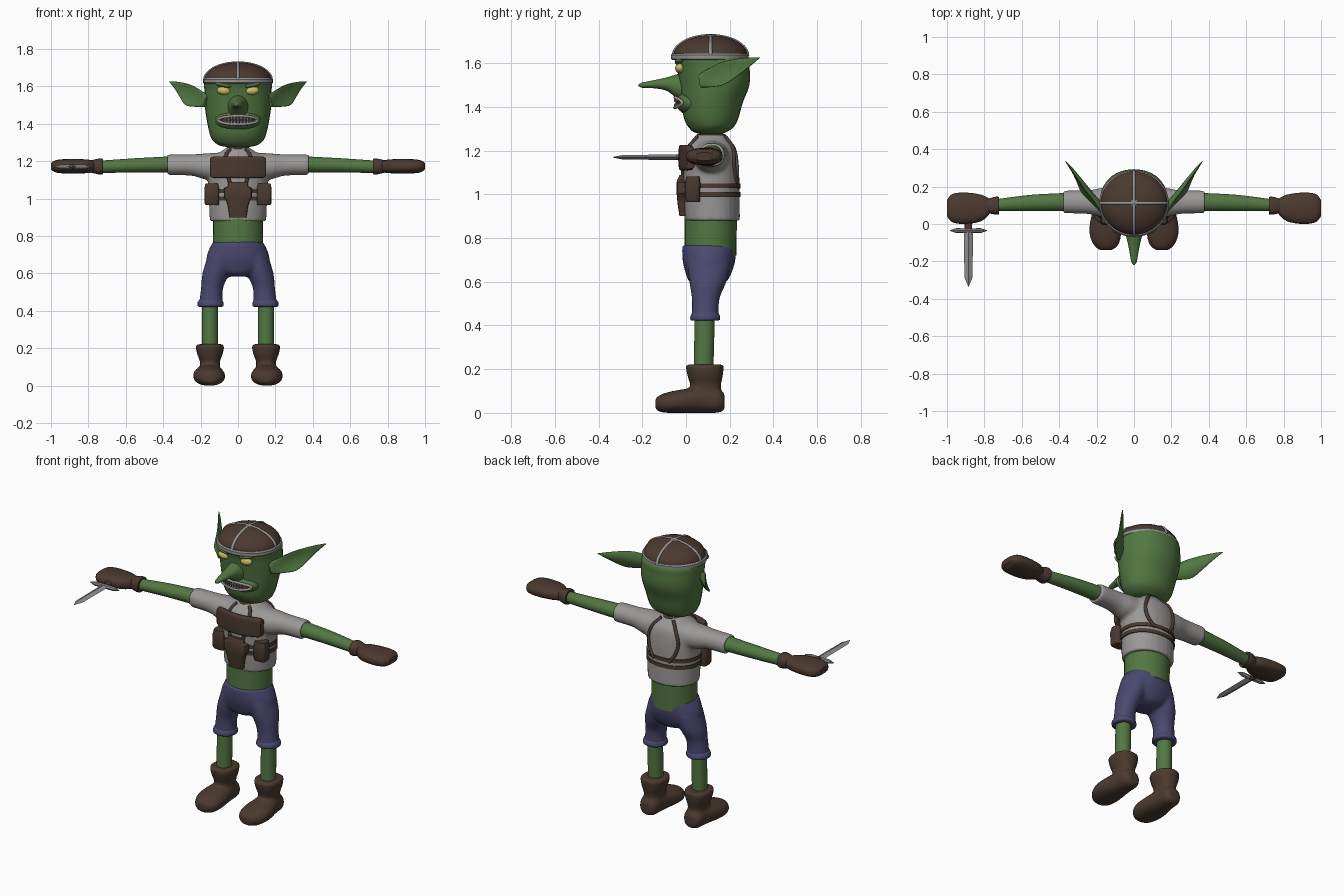
import bpy, bmesh, math
from mathutils import Matrix, Vector

if "Cube" in bpy.data.objects:
    bpy.data.objects.remove(bpy.data.objects["Cube"])


def material(name, *rgb):
    m = bpy.data.materials.new(name)
    m.use_nodes = True
    m.diffuse_color = (*rgb, 1)
    m.node_tree.nodes["Principled BSDF"].inputs["Base Color"].default_value = (*rgb, 1)
    return m


GREEN = material("green skin", .085, .185, .055)
BROWN = material("brown leather", .07, .042, .029)
BLUE = material("blue cloth", .069, .066, .16)
GREY = material("grey cloth", .33, .32, .31)
METAL = material("grey metal", .29, .29, .29)
YELLOW = material("yellow eye", .6, .5, .13)
DARK = material("dark mouth", .06, .025, .025)
BONE = material("pale teeth", .42, .4, .38)


def spline(pts, steps):
    """Smooth interpolation through tuples of numbers."""
    if steps == 1:
        return list(pts)
    out = []
    for i in range(len(pts) - 1):
        p0, p1, p2, p3 = (pts[max(0, min(len(pts) - 1, i + k))] for k in (-1, 0, 1, 2))
        for j in range(steps):
            t = j / steps
            out.append(tuple(b + t * (c - a) / 2 + t * t * (a - 2.5 * b + 2 * c - d / 2)
                             + t ** 3 * (1.5 * (b - c) + (d - a) / 2)
                             for a, b, c, d in zip(p0, p1, p2, p3)))
    return out + [pts[-1]]


def build(name, mat, *lofts, p=1.0, steps=4, seg=28, remesh=False):
    """Loft rings (position on axis, centre a, b, radius a, b); 'both' mirrors a loft."""
    bm = bmesh.new()
    for axis, stations, *both in lofts:
        for side in ((1, -1) if both else (1,)):
            rings = []
            for t, a, b, ra, rb in spline(stations, steps):
                ring = []
                for k in range(seg):
                    c, s = math.cos(2 * math.pi * k / seg), math.sin(2 * math.pi * k / seg)
                    u = a + ra * math.copysign(abs(c) ** p, c)
                    v = b + rb * math.copysign(abs(s) ** p, s)
                    x, y, z = {"x": (t, u, v), "y": (u, t, v), "z": (u, v, t)}[axis]
                    ring.append(bm.verts.new((side * x, y, z)))
                rings.append(ring)
            for r, q in zip(rings, rings[1:]):
                for k in range(seg):
                    n = (k + 1) % seg
                    bm.faces.new((r[k], r[n], q[n], q[k]))
            bm.faces.new(rings[0])
            bm.faces.new(rings[-1])
    bmesh.ops.recalc_face_normals(bm, faces=bm.faces)
    ob = finish(name, mat, bm)
    if remesh:
        r = ob.modifiers.new("blend", "REMESH")
        r.mode, r.voxel_size, r.use_smooth_shade = "VOXEL", .009, True
        s = ob.modifiers.new("soften", "SMOOTH")
        s.factor, s.iterations = .5, 5
    return ob


def finish(name, mat, bm):
    me = bpy.data.meshes.new(name)
    bm.to_mesh(me)
    bm.free()
    me.materials.append(mat)
    ob = bpy.data.objects.new(name, me)
    bpy.context.collection.objects.link(ob)
    return ob


def ball(name, mat, centre, radii, tilt=0, both=True):
    bm = bmesh.new()
    for side in ((1, -1) if both else (1,)):
        m = (Matrix.Translation((side * centre[0], *centre[1:]))
             @ Matrix.Rotation(side * tilt, 4, "Y") @ Matrix.Diagonal((*radii, 1)))
        bmesh.ops.create_uvsphere(bm, u_segments=24, v_segments=14, radius=1, matrix=m)
    return finish(name, mat, bm)


def tube(name, mat, paths, r, closed=False):
    cu = bpy.data.curves.new(name, "CURVE")
    cu.dimensions, cu.bevel_depth, cu.bevel_resolution = "3D", r, 2
    cu.use_fill_caps = True
    for pts in paths:
        sp = cu.splines.new("POLY")
        sp.points.add(len(pts) - 1)
        for q, co in zip(sp.points, pts):
            q.co = (*co, 1)
        sp.use_cyclic_u, sp.use_smooth = closed, True
    cu.materials.append(mat)
    ob = bpy.data.objects.new(name, cu)
    bpy.context.collection.objects.link(ob)


def ellipse(cx, cy, z, rx, ry, n=40):
    return [(cx + rx * math.cos(math.tau * i / n), cy + ry * math.sin(math.tau * i / n), z)
            for i in range(n)]


# Head, nose and muzzle
build("head", GREEN, ("z", [(1.275, 0, .115, .05, .04), (1.285, 0, .11, .1, .075),
      (1.31, 0, .115, .135, .105), (1.35, 0, .115, .152, .125), (1.42, 0, .12, .167, .14),
      (1.5, 0, .13, .178, .16), (1.58, 0, .125, .18, .166), (1.63, 0, .118, .174, .165),
      (1.7, 0, .115, .1, .1)]), p=.94)
build("nose", GREEN, ("y", [(.02, 0, 1.49, .065, .075), (-.04, 0, 1.495, .05, .055),
      (-.09, 0, 1.505, .036, .03), (-.15, 0, 1.504, .024, .018), (-.2, 0, 1.5, .015, .012),
      (-.218, 0, 1.499, .004, .004)]))
ball("muzzle", GREEN, (0, .03, 1.42), (.125, .075, .06), both=False)
build("neck", GREEN, ("z", [(1.22, 0, .115, .05, .055), (1.3, 0, .115, .05, .055)]), steps=1)

# Eyes under heavy brows
ball("eyes", YELLOW, (.077, -.028, 1.577), (.037, .022, .022), -.12)
ball("brows", GREEN, (.072, -.022, 1.607), (.05, .03, .014), -.2)

# Mouth: dark opening, lips and two rows of teeth
def mouth_y(x):
    return -.049 + 3 * x * x

bm = bmesh.new()
cols = []
for i in range(21):
    x = -.1 + .01 * i
    h = .02 * math.sqrt(max(0, 1 - (x / .101) ** 2)) + .001
    cols.append([bm.verts.new((x, mouth_y(x), 1.42 + s * h)) for s in (-1, 1)])
for a, b in zip(cols, cols[1:]):
    bm.faces.new((a[0], b[0], b[1], a[1]))
finish("mouth_opening", DARK, bm)
tube("lips", GREY, [[(x, mouth_y(x) - .002, z) for x, z, _ in ellipse(0, 1.42, 0, .105, .023)]],
     .0075, True)
teeth = []
for i in range(9):
    x = -.068 + .017 * i
    for s in (-1, 1):
        teeth.append(("z", [(1.42 + s * .018, x, mouth_y(x) - .002, .007, .005),
                            (1.42 + s * .004, x, mouth_y(x) - .002, .004, .003)]))
build("teeth", BONE, *teeth, steps=1, seg=6)

# Cupped pointed ears, lofted upright and then swung into place
ears = build("ears", GREEN, ("z", [(0, 0, -.01, .02, .032), (.07, 0, -.014, .016, .046),
             (.14, 0, -.016, .013, .054), (.21, 0, -.01, .011, .042),
             (.29, 0, -.003, .008, .02), (.35, 0, 0, .002, .002)]))
for v in ears.data.vertices:
    v.co.x -= 7 * v.co.y ** 2
d = Vector((.205, .265, .095)).normalized()
t = Vector((0, 0, 1)).cross(d).normalized()
w = d.cross(t)
ears.data.transform(Matrix.Translation((.16, .07, 1.53)) @ Matrix((t, w, d)).transposed().to_4x4())
ears.modifiers.new("pair", "MIRROR")

# Leather cap with a metal rim and crossed bands
arc = [math.radians(a) for a in range(0, 91, 9)]
build("cap", BROWN, ("z", [(1.635 + .093 * math.sin(a), 0, .112, .178 * math.cos(a) + .001,
      .169 * math.cos(a) + .001) for a in arc]), steps=1, seg=40)
build("cap_rim", METAL, ("z", [(1.614, 0, .108, .18, .17), (1.62, 0, .108, .187, .177),
      (1.638, 0, .108, .187, .177), (1.645, 0, .108, .18, .171)]), steps=1, seg=40)
over = [math.radians(a) for a in range(0, 181, 9)]
tube("cap_bands", METAL, [
    [(.178 * math.cos(a), .112, 1.632 + .093 * math.sin(a)) for a in over],
    [(0, .112 + .169 * math.cos(a), 1.632 + .093 * math.sin(a)) for a in over]], .009)
ball("cap_boss", METAL, (0, .112, 1.724), (.022, .022, .008), both=False)

# Shirt: torso and sleeves blended together
shirt = build("shirt", GREY,
    ("z", [(.88, 0, .12, .151, .127), (.95, 0, .117, .154, .129), (1.03, 0, .115, .158, .13),
           (1.12, 0, .113, .162, .13), (1.18, 0, .113, .165, .124), (1.22, 0, .115, .145, .11),
           (1.25, 0, .115, .095, .085), (1.275, 0, .115, .058, .062)]),
    ("x", [(.04, .115, 1.17, .09, .08), (.17, .115, 1.172, .078, .07),
           (.25, .117, 1.18, .063, .057), (.378, .118, 1.181, .061, .055)], True),
    p=.95, remesh=True)
build("belly", GREEN, ("z", [(.72, 0, .112, .132, .119), (.9, 0, .113, .134, .12)]), steps=1)

# Arms and mittens
build("arms", GREEN, ("x", [(.36, .118, 1.183, .048, .043), (.55, .113, 1.178, .043, .038),
      (.74, .1, 1.17, .032, .033)], True))
build("gloves", BROWN,
    ("x", [(.722, .098, 1.172, .046, .041), (.74, .098, 1.172, .048, .043),
           (.785, .097, 1.172, .037, .033)], True),
    ("x", [(.765, .096, 1.172, .034, .03), (.815, .086, 1.173, .07, .037),
           (.9, .084, 1.173, .084, .039), (.97, .085, 1.173, .076, .034),
           (.999, .085, 1.173, .045, .018)], True), p=.8)

# Dagger held in the right hand
build("dagger_blade", METAL, ("y", [(-.03, -.885, 1.17, .024, .012),
      (-.285, -.885, 1.17, .022, .011), (-.335, -.885, 1.17, .001, .001)]), steps=1, seg=4)
build("dagger_guard", METAL, ("x", [(-.983, -.035, 1.17, .002, .002), (-.95, -.035, 1.17, .013, .013),
      (-.885, -.035, 1.17, .011, .014), (-.82, -.035, 1.17, .013, .013),
      (-.787, -.035, 1.17, .002, .002)]), steps=1, seg=8)
build("dagger_grip", BROWN, ("y", [(.05, -.885, 1.17, .02, .018), (-.03, -.885, 1.17, .02, .018)]),
      steps=1, seg=12)

# Trousers with rolled hems
build("trousers", BLUE,
    ("z", [(.768, 0, .105, .135, .123), (.7, 0, .105, .166, .121), (.64, 0, .103, .162, .105),
           (.6, 0, .1, .1, .085), (.583, 0, .1, .05, .05)]),
    ("z", [(.69, .085, .105, .078, .1), (.6, .118, .1, .072, .085), (.52, .139, .09, .059, .063),
           (.43, .146, .088, .064, .062)], True), remesh=True)
build("hems", BLUE, ("z", [(.422, .147, .088, .062, .06), (.428, .147, .088, .07, .068),
      (.445, .147, .088, .069, .067), (.462, .146, .088, .058, .057)], True))

# Legs and boots
build("legs", GREEN, ("z", [(.18, .15, .08, .043, .045), (.45, .15, .086, .043, .046)], True), steps=1)
build("boots", BROWN,
    ("z", [(.07, .15, .09, .055, .07), (.125, .15, .09, .053, .07), (.165, .15, .088, .067, .08),
           (.2, .15, .086, .075, .086), (.222, .15, .086, .074, .086)], True),
    ("y", [(-.14, .15, .042, .035, .025), (-.11, .15, .044, .067, .042), (-.06, .153, .05, .084, .05),
           (0, .155, .055, .082, .055), (.08, .152, .06, .067, .06), (.15, .15, .056, .057, .055),
           (.177, .15, .05, .035, .035)], True), p=.88, remesh=True)

# Harness: straps laid on the shirt, belts, chest plate and pouches
bpy.context.view_layer.update()
shirt_eval = shirt.evaluated_get(bpy.context.evaluated_depsgraph_get())


def strap(points, face):
    """Drop (x, z) points onto the front (-1) or back (1) of the shirt, on both sides."""
    paths = []
    for side in (1, -1):
        path = []
        for x, z in spline(points, 6):
            hit, co, *_ = shirt_eval.ray_cast((side * x, face, z), (0, -face, 0))
            if hit:
                path.append(co + Vector((0, .002 * face, 0)))
        if len(path) > 1:
            paths.append(path)
    return paths


tube("back_straps", BROWN, strap([(.04, 1.262), (.08, 1.215), (.1, 1.15), (.085, 1.08), (.05, 1.03)], 1), .01)
tube("front_straps", BROWN, strap([(.042, 1.262), (.06, 1.24), (.075, 1.2)], -1)
     + strap([(.06, 1.13), (.045, 1.09), (.045, 1.05)], -1), .01)
tube("collar", BROWN, [ellipse(0, .115, 1.266, .055, .06)], .01, True)
build("belts", BROWN, *[("z", [(z - .011, 0, .115, .163, .134), (z + .011, 0, .115, .163, .134)])
      for z in (1.0, 1.04)], p=.95, steps=1, seg=40)
build("chest_plate", BROWN, ("x", [(x, -.016 + 1.7 * x * x, 1.168, .018, h) for x, h in
      ((-.15, .042), (-.138, .056), (-.07, .058), (0, .058), (.07, .058), (.138, .056), (.15, .042))]),
      p=.4, steps=2)
build("centre_pouch", BROWN, ("z", [(.9, 0, -.012, .045, .018), (.96, 0, -.015, .054, .024),
      (.995, 0, -.016, .064, .026), (1.005, 0, -.016, .075, .027), (1.055, 0, -.016, .075, .027),
      (1.065, 0, -.016, .055, .024), (1.088, 0, -.012, .05, .018)]), p=.4, steps=1)
build("side_pouches", BROWN, ("z", [(.965, .138, .032, .034, .03), (.975, .14, .03, .039, .034),
      (1.05, .14, .03, .04, .036), (1.082, .14, .032, .034, .03)], True), p=.5, steps=1)

# Smooth shading that keeps real edges crisp
for ob in bpy.context.view_layer.objects:
    ob.select_set(ob.type == "MESH")
bpy.context.view_layer.objects.active = shirt
bpy.ops.object.shade_smooth_by_angle(angle=math.radians(40))
